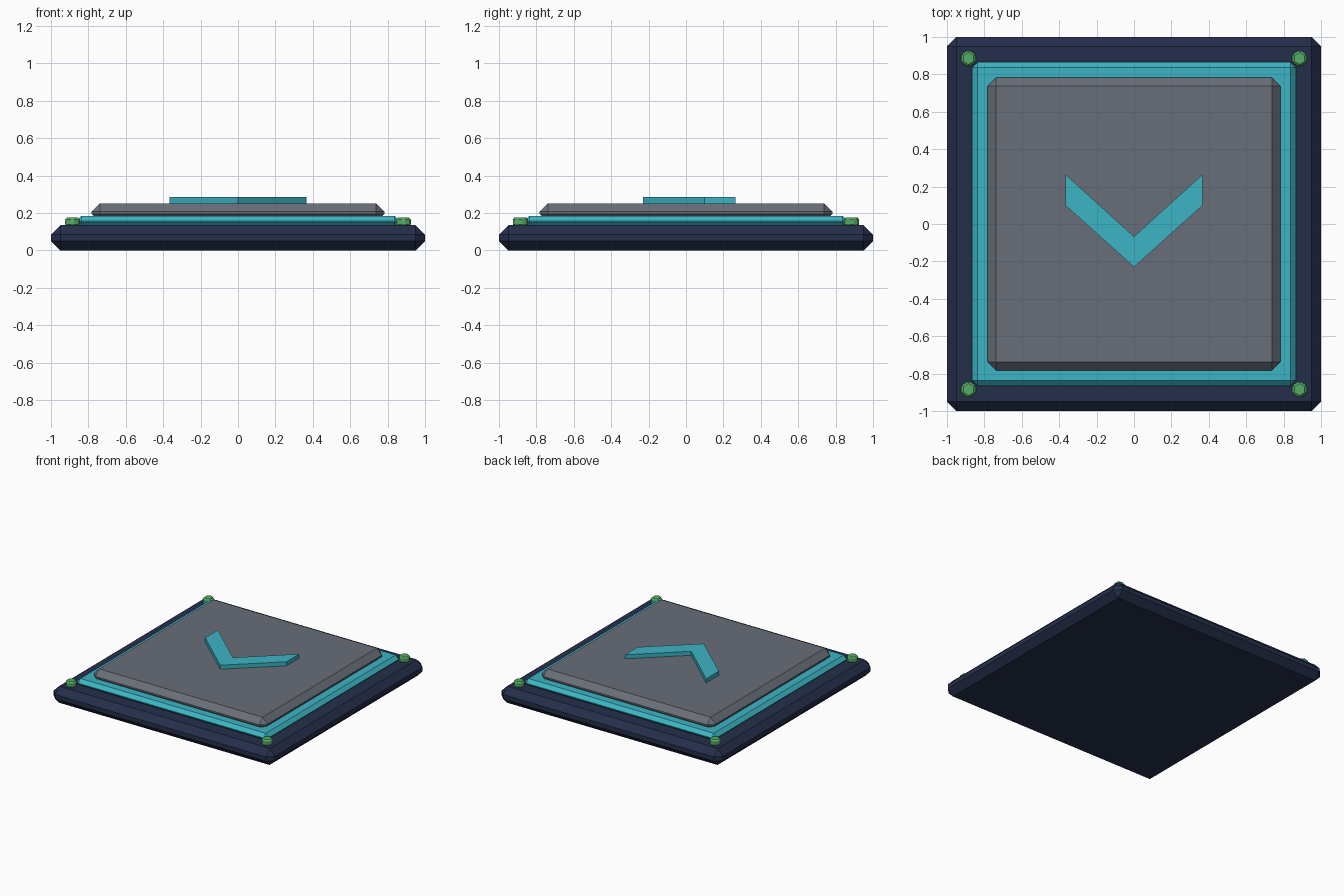
import bpy, bmesh

if "Cube" in bpy.data.objects:
    bpy.data.objects.remove(bpy.data.objects["Cube"])


def material(name, rgb):
    m = bpy.data.materials.new(name)
    m.diffuse_color = (*rgb, 1)
    m.use_nodes = True
    m.node_tree.nodes["Principled BSDF"].inputs["Base Color"].default_value = m.diffuse_color
    return m


NAVY = material("navy", (0.018, 0.028, 0.07))
CYAN = material("cyan", (0.045, 0.46, 0.55))
SLATE = material("slate", (0.14, 0.155, 0.19))
GREEN = material("green", (0.09, 0.42, 0.13))


def finish(obj, name, mat, bevel=0):
    obj.name = name
    obj.data.materials.append(mat)
    if bevel:
        mod = obj.modifiers.new("chamfer", "BEVEL")
        mod.width = bevel
        mod.segments = 1
    return obj


def slab(name, half, z0, z1, bevel, mat):
    bpy.ops.mesh.primitive_cube_add(size=1, location=(0, 0, (z0 + z1) / 2))
    obj = bpy.context.object
    obj.scale = (2 * half, 2 * half, z1 - z0)
    bpy.ops.object.transform_apply(location=False, rotation=False, scale=True)
    return finish(obj, name, mat, bevel)


# Stacked chamfered slabs
slab("base", 1.0, 0.0, 0.135, 0.05, NAVY)
slab("trim_plate", 0.865, 0.125, 0.185, 0.028, CYAN)
slab("top_plate", 0.783, 0.15, 0.252, 0.045, SLATE)

# Raised chevron pointing to the front
bm = bmesh.new()
outline = [(-0.367, 0.265), (-0.367, 0.1), (0, -0.23),
           (0.367, 0.1), (0.367, 0.265), (0, -0.067)]
face = bm.faces.new([bm.verts.new((x, y, 0.245)) for x, y in outline])
top = bmesh.ops.extrude_face_region(bm, geom=[face])["geom"]
bmesh.ops.translate(bm, vec=(0, 0, 0.04),
                    verts=[v for v in top if isinstance(v, bmesh.types.BMVert)])
bmesh.ops.recalc_face_normals(bm, faces=bm.faces)
mesh = bpy.data.meshes.new("chevron")
bm.to_mesh(mesh)
bm.free()
chevron = bpy.data.objects.new("chevron", mesh)
bpy.context.collection.objects.link(chevron)
finish(chevron, "chevron", CYAN)

# Hexagonal corner bolts
for sx, side in ((-1, "left"), (1, "right")):
    for sy, end in ((-1, "front"), (1, "back")):
        bpy.ops.mesh.primitive_cylinder_add(
            vertices=6, radius=0.046, depth=0.05,
            location=(sx * 0.885, sy * 0.885, 0.152))
        finish(bpy.context.object, f"bolt_{end}_{side}", GREEN, 0.012)
